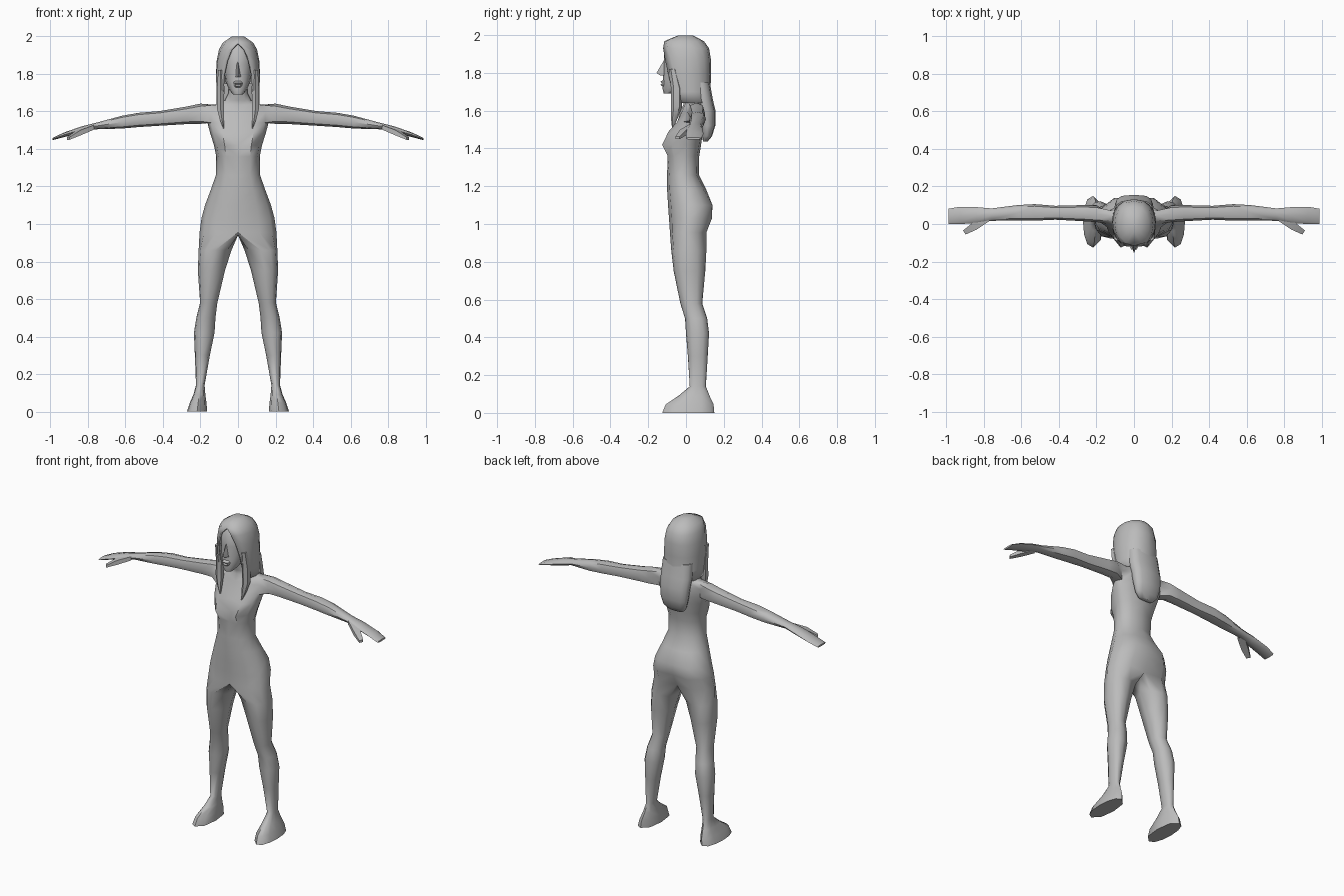
import bpy, bmesh, math

if "Cube" in bpy.data.objects:
    bpy.data.objects.remove(bpy.data.objects["Cube"])

skin = bpy.data.materials.new("plain_grey")
skin.diffuse_color = (0.5, 0.5, 0.5, 1)
skin.use_nodes = True
skin.node_tree.nodes["Principled BSDF"].inputs["Base Color"].default_value = skin.diffuse_color


def finish(name, bm, mirror=True, thick=0, angle=50):
    bmesh.ops.recalc_face_normals(bm, faces=bm.faces)
    me = bpy.data.meshes.new(name)
    bm.to_mesh(me)
    bm.free()
    ob = bpy.data.objects.new(name, me)
    bpy.context.collection.objects.link(ob)
    me.materials.append(skin)
    if mirror:
        m = ob.modifiers.new("mirror", 'MIRROR')
        m.use_clip = True
        m.merge_threshold = 0.0005
    if thick:
        s = ob.modifiers.new("thickness", 'SOLIDIFY')
        s.thickness = thick
    bpy.ops.object.select_all(action='DESELECT')
    ob.select_set(True)
    bpy.context.view_layer.objects.active = ob
    bpy.ops.object.shade_smooth_by_angle(angle=math.radians(angle))
    return ob


def bridge(bm, a, b, closed=True):
    n = len(a)
    for i in range(n if closed else n - 1):
        j = (i + 1) % n
        bm.faces.new((a[i], a[j], b[j], b[i]))


def spow(v, p):
    return math.copysign(abs(v) ** p, v)


def arc(xc, hw, yf, yb, z, angles, p=0.85):
    """Points of a rounded cross-section; -90 is front, 90 is back."""
    ym, h = (yf + yb) / 2, (yb - yf) / 2
    out = []
    for a in angles:
        c, s = math.cos(math.radians(a)), math.sin(math.radians(a))
        c = 0 if abs(c) < 1e-6 else c
        out.append([xc + hw * spow(c, p), ym + h * s, z])
    return out


def loft(bm, rings, caps=True):
    vs = [[bm.verts.new(c) for c in r] for r in rings]
    for a, b in zip(vs, vs[1:]):
        bridge(bm, a, b)
    if caps:
        bm.faces.new(vs[0])
        bm.faces.new(vs[-1])
    return vs


# Body: half torso, leg and arm in one mesh, then mirrored
bm = bmesh.new()
HALF = [-90, -60, -30, 0, 30, 60, 90]
torso = [  # z, half width, front, back, bust push, seat push
    (0.955, .205, -.085, .095, 0, .025), (1.03, .195, -.09, .13, 0, .022),
    (1.10, .176, -.095, .14, 0, .015), (1.18, .146, -.10, .108, 0, 0),
    (1.26, .118, -.10, .068, 0, 0), (1.36, .116, -.09, .07, .018, 0),
    (1.42, .128, -.075, .08, .062, 0), (1.49, .15, -.06, .09, .042, 0),
    (1.54, .163, -.045, .098, .012, 0), (1.595, .165, -.03, .10, 0, 0),
    (1.635, .13, -.012, .098, 0, 0), (1.66, .07, -.015, .085, 0, 0),
    (1.70, .05, -.03, .06, 0, 0), (1.76, .05, -.03, .06, 0, 0)]
rows = []
for z, hw, yf, yb, bust, seat in torso:
    pts = arc(0, hw, yf, yb, z, HALF)
    pts[1][1] -= bust
    pts[2][1] -= bust * 0.6
    pts[5][1] += seat
    pts[4][1] += seat * 0.5
    rows.append([bm.verts.new(c) for c in pts])
R0 = 8  # lowest row of the shoulder opening
for k, (a, b) in enumerate(zip(rows, rows[1:])):
    for i in range(6):
        if not (k in (R0, R0 + 1) and i in (2, 3)):
            bm.faces.new((a[i], a[i + 1], b[i + 1], b[i]))

# Leg and foot continue from the hip row plus three crotch points
crotch = [bm.verts.new((0, y, 0.94)) for y in (.06, .0, -.05)]
prev = rows[0] + crotch
legs = [  # z, inner x, outer x, front, back
    (.86, .035, .210, -.078, .108), (.75, .07, .214, -.065, .102),
    (.58, .11, .202, -.03, .086), (.50, .12, .222, -.005, .112),
    (.42, .125, .235, 0, .122), (.30, .15, .230, .01, .115),
    (.14, .178, .224, .02, .105), (.09, .174, .238, -.04, .125),
    (.045, .168, .258, -.108, .146), (0, .164, .272, -.126, .15)]
for z, xi, xo, yf, yb in legs:
    pts = arc((xi + xo) / 2, (xo - xi) / 2, yf, yb, z, HALF + [135, 180, 225], .8)
    ring = [bm.verts.new(c) for c in pts]
    bridge(bm, prev, ring)
    prev = ring
bm.faces.new(prev)

# Arm and flat hand grow out of the shoulder opening
a, b, c = rows[R0:R0 + 3]
prev = [a[2], a[3], a[4], b[4], c[4], c[3], c[2], b[2]]
arm = [  # x, y, z, half depth, half height
    (.20, .055, 1.588, .045, .054), (.27, .058, 1.58, .043, .047),
    (.42, .06, 1.563, .037, .039), (.53, .062, 1.555, .044, .038),
    (.62, .06, 1.543, .041, .034), (.76, .05, 1.522, .033, .017),
    (.84, .047, 1.502, .043, .017), (.93, .046, 1.475, .046, .012),
    (.99, .04, 1.453, .041, .006)]
for x, y, z, ry, rz in arm:
    ring = []
    for k in range(8):
        t = math.radians(225 + 45 * k)
        ring.append(bm.verts.new((x, y + ry * spow(math.cos(t), .85),
                                  z + rz * spow(math.sin(t), .85))))
    bridge(bm, prev, ring)
    prev = ring
bm.faces.new(prev)
finish("body", bm)

# Thumb
bm = bmesh.new()
loft(bm, [[(x + d * .6, y + d, z + h) for d, h in ((-w, -t), (w, -t), (w, t), (-w, t))]
          for x, y, z, w, t in ((.78, .035, 1.515, .018, .012), (.85, -.012, 1.487, .018, .014),
                                (.905, -.045, 1.456, .011, .007))])
finish("thumb", bm)

# Head
bm = bmesh.new()
full = [-90 + 30 * k for k in range(12)]
loft(bm, [arc(0, hw, yf, yb, z, full) for z, hw, yf, yb in (
    (1.69, .025, -.118, -.07), (1.715, .047, -.124, -.01), (1.76, .066, -.122, .05),
    (1.85, .08, -.118, .08), (1.92, .078, -.116, .08), (1.96, .05, -.09, .06))])
finish("head", bm, False)

# Nose and lips
bm = bmesh.new()
loft(bm, [[(-w, -.11, z), (0, y, z), (w, -.11, z)] for z, w, y in (
    (1.865, .007, -.118), (1.80, .014, -.156), (1.785, .019, -.135))])
finish("nose", bm, False)
bm = bmesh.new()
loft(bm, [[(-w, -.105, z), (-w * .5, y, z), (w * .5, y, z), (w, -.105, z)] for z, w, y in (
    (1.763, .022, -.121), (1.753, .03, -.136), (1.745, .03, -.128),
    (1.737, .026, -.134), (1.727, .018, -.123))])
finish("lips", bm, False)

# Hair cap: half shell, open around the face
bm = bmesh.new()
prev = None
for z, hw, yf, yb, t0 in (
        (1.999, .035, -.04, .035, -90), (1.968, .082, -.115, .095, -90),
        (1.93, .102, -.126, .122, -74), (1.87, .114, -.126, .132, -62),
        (1.79, .119, -.12, .132, -52), (1.70, .115, -.105, .130, -46),
        (1.64, .114, -.085, .140, -42)):
    pts = arc(0, hw, yf, yb, z, [t0 + (90 - t0) * k / 7 for k in range(8)], .8)
    ring = [bm.verts.new(p) for p in pts]
    if prev:
        bridge(bm, prev, ring, False)
    else:
        bm.faces.new(ring)
    prev = ring
finish("hair_cap", bm, True, 0.012)

# Front locks hanging beside the face
bm = bmesh.new()
loft(bm, [arc(x, w, y - d, y + d, z, [-90 + 60 * k for k in range(6)])
          for z, x, w, y, d in ((1.82, .092, .016, -.07, .02), (1.72, .092, .022, -.05, .03),
                                (1.62, .094, .021, -.05, .03), (1.56, .086, .014, -.062, .018),
                                (1.51, .076, .003, -.07, .004))])
finish("front_lock", bm)

# Back hair resting on the shoulders
bm = bmesh.new()
loft(bm, [arc(0, hw, yf, yb, z, full, .6) for z, hw, yf, yb in (
    (1.75, .10, .03, .126), (1.66, .104, .04, .142), (1.60, .10, .06, .156),
    (1.52, .092, .075, .155), (1.465, .078, .085, .138), (1.437, .05, .09, .115))])
finish("back_hair", bm, False)
